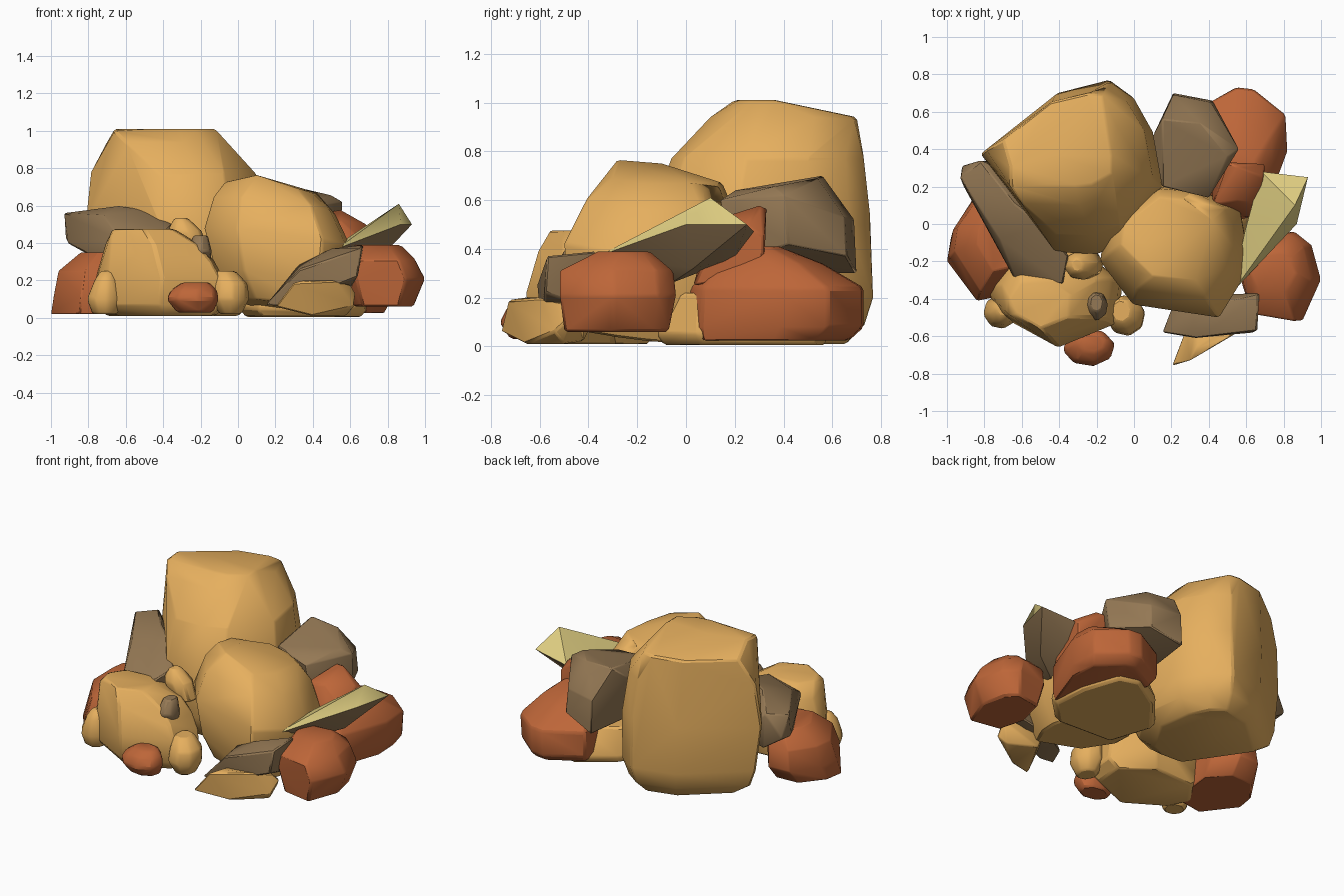
import bpy, bmesh, math
from mathutils import Vector


def material(name, rgb):
    m = bpy.data.materials.new(name)
    m.diffuse_color = (*rgb, 1)
    return m


TAN = material("tan stone", (0.79, 0.43, 0.113))
RED = material("red clay stone", (0.51, 0.132, 0.04))
GREY = material("grey brown stone", (0.3, 0.19, 0.09))
YELLOW = material("pale yellow stone", (0.72, 0.6, 0.215))


def hull(name, mats, pts, bevel=0.012, rule=None):
    """A faceted stone: convex hull with softened edges."""
    bm = bmesh.new()
    for p in pts:
        bm.verts.new(p)
    r = bmesh.ops.convex_hull(bm, input=bm.verts[:])
    junk = {g for k in ("geom_interior", "geom_unused") for g in r[k]
            if isinstance(g, bmesh.types.BMVert) and g.is_valid}
    bmesh.ops.delete(bm, geom=list(junk), context='VERTS')
    bmesh.ops.dissolve_limit(bm, angle_limit=math.radians(3), verts=bm.verts[:], edges=bm.edges[:])
    bmesh.ops.recalc_face_normals(bm, faces=bm.faces[:])
    bm.normal_update()
    if rule:
        for f in bm.faces:
            f.material_index = rule(f.normal)
    me = bpy.data.meshes.new(name)
    bm.to_mesh(me)
    bm.free()
    for m in mats:
        me.materials.append(m)
    ob = bpy.data.objects.new(name, me)
    bpy.context.collection.objects.link(ob)
    bpy.ops.object.select_all(action='DESELECT')
    ob.select_set(True)
    bpy.context.view_layer.objects.active = ob
    bpy.ops.object.shade_smooth_by_angle(angle=math.radians(45))
    if bevel:
        b = ob.modifiers.new("worn edges", 'BEVEL')
        b.width, b.segments = bevel, 1
        b.angle_limit = math.radians(30)
    return ob


def rock(name, mat, outline, layers, tilt=(0, 0), bevel=0.012, extra=()):
    """Fit the plan outline into each layer box (z, x0, x1, y0, y1)."""
    xs, ys = [p[0] for p in outline], [p[1] for p in outline]
    ax, bx, ay, by = min(xs), max(xs), min(ys), max(ys)
    pts = list(extra)
    for z, x0, x1, y0, y1 in layers:
        for x, y in outline:
            px = x0 + (x - ax) / (bx - ax) * (x1 - x0)
            py = y0 + (y - ay) / (by - ay) * (y1 - y0)
            pz = z + tilt[0] * (px - (ax + bx) / 2) + tilt[1] * (py - (ay + by) / 2)
            pts.append(Vector((px, py, pz)))
    return hull(name, [mat], pts, bevel)


# Large tan boulders
rock("back_boulder", TAN,
     [(-.82, .38), (-.42, .70), (-.13, .77), (0, .68), (.10, .5), (.15, .2), (-.04, -.1), (-.2, -.16), (-.42, -.15)],
     [(.01, -.62, .0, 0, .66), (.09, -.74, .09, -.1, .735), (.2, -.78, .13, -.15, .77), (.5, -.82, .15, -.16, .76),
      (.77, -.79, .10, -.06, .73), (.94, -.70, -.06, .1, .70), (1.01, -.66, -.12, .2, .38)],
     extra=[(-.66, .2, 1.0), (-.6, .11, .94), (-.17, .69, .94), (-.12, .36, 1.01)])
rock("middle_boulder", TAN,
     [(-.15, -.02), (-.17, -.2), (0, -.43), (.45, -.5), (.57, -.3), (.60, -.15), (.56, .08), (.35, .18), (.15, .2)],
     [(.06, -.02, .5, -.44, .12), (.2, -.12, .57, -.49, .18), (.42, -.18, .61, -.5, .2),
      (.6, -.13, .52, -.41, .19), (.69, -.07, .42, -.31, .15)], tilt=(-.14, -.1),
     extra=[(.1, -.28, .765), (.08, -.1, .75), (.42, .02, .67)])
rock("front_left_boulder", TAN,
     [(-.78, -.38), (-.70, -.52), (-.42, -.66), (-.28, -.60), (-.1, -.55), (-.08, -.35), (-.3, -.2), (-.65, -.22)],
     [(.01, -.7, -.12, -.6, -.15), (.07, -.8, -.06, -.64, -.15), (.22, -.75, -.08, -.66, -.13),
      (.31, -.73, -.13, -.63, -.13), (.39, -.71, -.2, -.61, -.15), (.475, -.67, -.34, -.56, -.3)],
     extra=[(-.68, -.48, .45)])
# Flat tan stone mostly hidden under the right side
rock("base_stone", TAN,
     [(.69, .05), (.67, .3), (.58, .56), (.44, .6), (.2, .45), (0, .2), (.1, -.1), (.52, -.12)],
     [(.005, .04, .66, -.09, .57), (.05, 0, .69, -.12, .59), (.22, .05, .64, -.08, .5)])

# Small tan lumps and chips
OCT = [(math.cos(math.radians(a)), math.sin(math.radians(a))) for a in range(10, 370, 45)]
rock("left_lump", TAN, OCT,
     [(.02, -.78, -.64, -.54, -.4), (.1, -.81, -.62, -.56, -.38), (.2, -.77, -.64, -.54, -.4), (.25, -.74, -.66, -.5, -.42)])
rock("right_lump", TAN, OCT,
     [(.02, -.1, .02, -.56, -.42), (.1, -.15, .06, -.6, -.38), (.18, -.14, .055, -.59, -.38), (.25, -.13, -.01, -.53, -.4)])
rock("upper_chip", TAN, OCT,
     [(.35, -.32, -.16, -.29, -.14), (.46, -.38, -.19, -.3, -.14), (.535, -.34, -.27, -.26, -.18)], bevel=.01)
hull("front_chip", [TAN],
     [(.2, -.76, .06), (.3, -.73, .19), (.34, -.66, .2), (.52, -.6, .2), (.6, -.5, .18), (.63, -.46, .13),
      (.62, -.54, .06), (.4, -.66, .01), (.58, -.5, .01), (.4, -.42, .02), (.28, -.55, .12), (.35, -.42, .15)], 0.008)

# Grey stones
hull("left_grey_stone", [GREY],
     [(-.93, .25, .56), (-.92, .31, .42), (-.82, .34, .57), (-.8, .34, .34), (-.91, .2, .4), (-.82, .05, .35),
      (-.63, .1, .6), (-.5, 0, .58), (-.72, -.08, .55), (-.63, -.31, .42), (-.38, -.32, .47), (-.35, -.17, .5),
      (-.6, -.28, .25), (-.38, -.3, .25), (-.5, .2, .3)], 0.008)
hull("back_grey_stone", [GREY],
     [(.1, .47, .62), (.21, .7, .3), (.21, .69, .52), (.41, .65, .53), (.42, .66, .37), (.15, .56, .7), (.35, .54, .69),
      (.56, .4, .62), (.5, .36, .655), (.55, .42, .42), (.4, .14, .6), (.4, .2, .35), (.15, .2, .64), (.15, .25, .3)],
     0.006)
hull("front_grey_stone", [GREY],
     [(.15, -.58, .07), (.2, -.45, .08), (.33, -.61, .26), (.33, -.45, .29), (.5, -.5, .37), (.67, -.37, .39),
      (.66, -.57, .37), (.64, -.58, .22), (.3, -.6, .15), (.24, -.58, .06), (.6, -.38, .15), (.35, -.38, .1)], 0.008)
rock("grey_pebble", GREY, OCT,
     [(.28, -.22, -.15, -.47, -.36), (.36, -.27, -.14, -.52, -.36), (.44, -.24, -.16, -.47, -.37)], bevel=.008)

# Red stones
rock("left_red_stone", RED,
     [(-1, -.17), (-.84, -.41), (-.62, -.37), (-.58, 0), (-.7, .15), (-.86, .14), (-.98, -.03)],
     [(.02, -1, -.6, -.4, .07), (.12, -.985, -.6, -.41, .15), (.25, -.96, -.6, -.36, .14), (.35, -.84, -.62, -.25, .08)])
rock("right_red_stone", RED,
     [(1, -.3), (.9, -.52), (.63, -.48), (.57, -.3), (.64, -.08), (.86, -.05), (.95, -.12)],
     [(.06, .62, .94, -.50, -.07), (.21, .57, 1.002, -.52, -.04), (.31, .58, .95, -.52, -.05), (.39, .62, .87, -.36, -.15)])
rock("back_red_stone", RED,
     [(.32, .6), (.55, .73), (.64, .72), (.81, .58), (.82, .38), (.7, .05), (.5, -.02), (.35, .1)],
     [(.025, .35, .78, 0, .67), (.08, .32, .81, -.01, .73), (.24, .32, .82, 0, .73), (.34, .36, .74, .1, .56),
      (.41, .4, .66, .2, .38)])
hull("middle_red_stone", [RED],
     [(.42, .1, .5), (.55, .12, .52), (.55, .31, .58), (.69, .25, .5), (.7, .32, .45), (.5, .33, .57), (.68, .1, .4),
      (.7, .32, .3), (.42, .32, .3), (.45, .05, .25), (.66, .03, .25)], 0.01)
rock("front_red_stone", RED, OCT,
     [(.03, -.33, -.13, -.72, -.57), (.1, -.385, -.1, -.765, -.56), (.15, -.36, -.11, -.74, -.56),
      (.19, -.3, -.15, -.69, -.58)])

# Leaning slab: yellow on top, grey on its sides and underside
hull("leaning_slab", [YELLOW, GREY],
     [(.86, .1, .61), (.93, .25, .5), (.68, .28, .47), (.53, -.36, .37), (.59, -.05, .43), (.87, .0, .5),
      (.66, -.2, .42), (.6, -.06, .26), (.76, .03, .32), (.66, .2, .36)], 0,
     rule=lambda n: 1 if n.z < 0.05 else 0)
